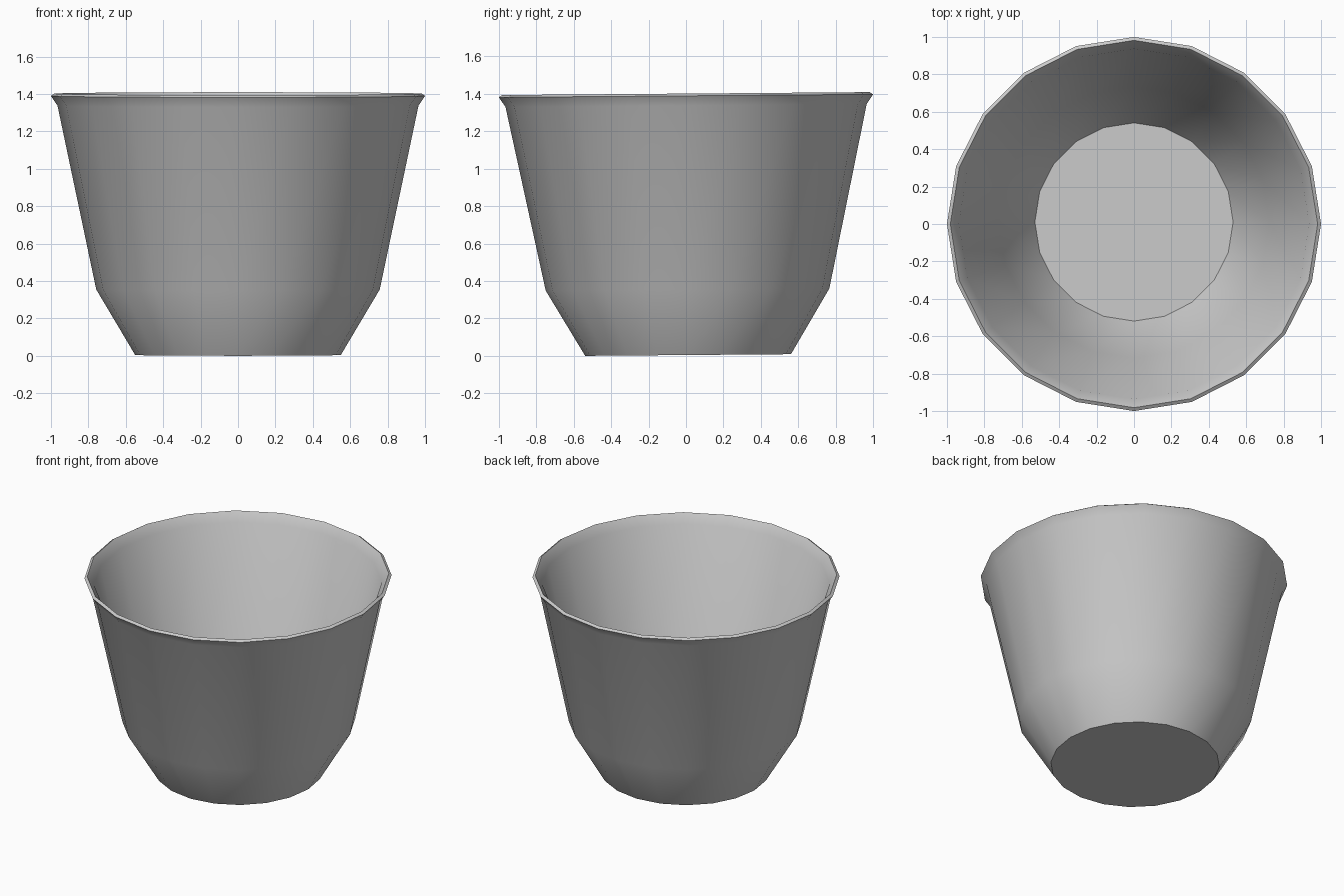
import bpy, bmesh, math
from mathutils import Matrix

if "Cube" in bpy.data.objects:
    bpy.data.objects.remove(bpy.data.objects["Cube"])

SIDES = 20
TILT = 0.008  # the cup leans very slightly towards the front

# Cross-section (radius, height): outer wall, lip, inner wall
PROFILE = [(0.55, 0.0), (0.758, 0.35), (0.965, 1.333), (1.0, 1.385),
           (0.982, 1.397), (0.937, 1.335), (0.725, 0.355), (0.53, 0.03)]


def ring(bm, radius, height):
    return [bm.verts.new((radius * math.cos(2 * math.pi * i / SIDES),
                          radius * math.sin(2 * math.pi * i / SIDES), height))
            for i in range(SIDES)]


# Cup shell: lathe the cross-section and cap base and inner floor
bm = bmesh.new()
rings = [ring(bm, r, z) for r, z in PROFILE]
for a, b in zip(rings, rings[1:]):
    for i in range(SIDES):
        j = (i + 1) % SIDES
        bm.faces.new((a[i], a[j], b[j], b[i]))
bm.faces.new(rings[0][::-1])
bm.faces.new(rings[-1])

# Lean, then rest on the ground and centre
bm.transform(Matrix.Rotation(TILT, 4, 'X'))
ys = [v.co.y for v in bm.verts]
lowest = min(v.co.z for v in bm.verts)
bm.transform(Matrix.Translation((0, -(min(ys) + max(ys)) / 2, -lowest)))
bmesh.ops.recalc_face_normals(bm, faces=bm.faces[:])

mesh = bpy.data.meshes.new("cup")
bm.to_mesh(mesh)
bm.free()
cup = bpy.data.objects.new("cup", mesh)
bpy.context.collection.objects.link(cup)

# Smooth walls with crisp rim and base edges
bpy.context.view_layer.objects.active = cup
cup.select_set(True)
bpy.ops.object.shade_smooth_by_angle(angle=math.radians(30))
